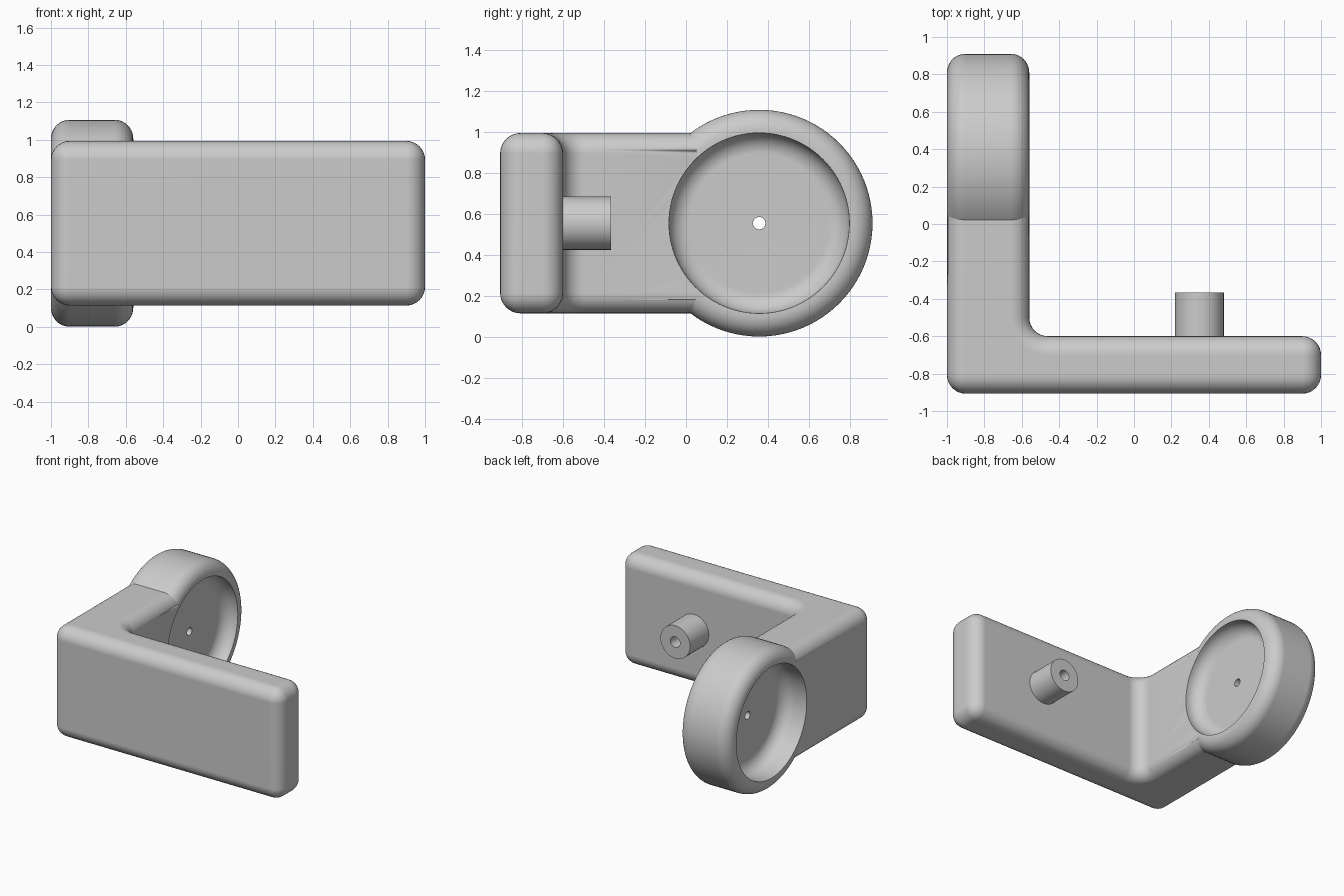
import bpy, bmesh
from math import pi, sin, cos, radians
from mathutils import Vector

old = bpy.data.objects.get("Cube")
if old:
    bpy.data.objects.remove(old, do_unlink=True)

grey = bpy.data.materials.new("plain grey")
grey.use_nodes = True
grey.diffuse_color = (0.6, 0.6, 0.6, 1)
grey.node_tree.nodes["Principled BSDF"].inputs["Base Color"].default_value = (0.6, 0.6, 0.6, 1)

MID_Z = 0.554            # shared height of all centre lines
LEFT, RIGHT = -1.0, -0.56  # arm and wheel thickness in x
FILLET = 0.1
WHEEL = Vector((0, 0.357, MID_Z))
WHEEL_R, BORE_R = 0.553, 0.44


def finish(name, bm):
    """Turn a bmesh into a smooth shaded object with crisp edges."""
    bmesh.ops.recalc_face_normals(bm, faces=bm.faces)
    mesh = bpy.data.meshes.new(name)
    bm.to_mesh(mesh)
    bm.free()
    mesh.materials.append(grey)
    mesh.shade_smooth()
    mesh.set_sharp_from_angle(angle=radians(35))
    ob = bpy.data.objects.new(name, mesh)
    bpy.context.collection.objects.link(ob)
    return ob


def weighted(ob):
    mod = ob.modifiers.new("even shading", "WEIGHTED_NORMAL")
    mod.keep_sharp = True


def arc(r, a, start, end, steps=10):
    """Quarter fillet points as (radius, distance along axis)."""
    for i in range(steps + 1):
        t = radians(start + (end - start) * i / steps)
        yield r + FILLET * cos(t), a + FILLET * sin(t)


def lathe(name, profile, centre, axis, out, steps=96):
    """Revolve a closed (radius, along) profile round an axis."""
    bm = bmesh.new()
    verts = [bm.verts.new(centre + axis * a + out * r) for r, a in profile]
    edges = [bm.edges.new((v, verts[i - 1])) for i, v in enumerate(verts)]
    bmesh.ops.spin(bm, geom=verts + edges, cent=centre, axis=axis,
                   angle=2 * pi, steps=steps, use_merge=True)
    bmesh.ops.remove_doubles(bm, verts=bm.verts, dist=0.0001)
    return finish(name, bm)


X, Y = Vector((1, 0, 0)), Vector((0, 1, 0))

# L-shaped body: front plate and side arm in one rounded extrusion
ARM_END = 0.11
outline = [(LEFT, -0.907), (1, -0.907), (1, -0.6), (RIGHT, -0.6),
           (RIGHT, ARM_END), (LEFT, ARM_END)]
bm = bmesh.new()
base = bm.faces.new([bm.verts.new((x, y, MID_Z - 0.44)) for x, y in outline])
top = bmesh.ops.extrude_face_region(bm, geom=[base])["geom"]
bmesh.ops.translate(bm, vec=(0, 0, 0.88),
                    verts=[v for v in top if isinstance(v, bmesh.types.BMVert)])
bmesh.ops.recalc_face_normals(bm, faces=bm.faces)
# inner corner first, then every outer edge except those buried in the wheel
inner = [e for e in bm.edges
         if all((v.co.xy - Vector((RIGHT, -0.6))).length < 0.001 for v in e.verts)]
bmesh.ops.bevel(bm, geom=inner, offset=FILLET, offset_type='OFFSET',
                segments=8, profile=0.5, affect='EDGES')
bm.normal_update()
sharp = [e for e in bm.edges if e.calc_face_angle(0) > 1
         and not all(v.co.y > ARM_END - 0.001 for v in e.verts)]
bmesh.ops.bevel(bm, geom=sharp, offset=FILLET, offset_type='OFFSET',
                segments=8, profile=0.5, affect='EDGES')
body = finish("bracket_body", bm)

# cutter clears the arm out of the wheel recesses
bm = bmesh.new()
bmesh.ops.create_cone(bm, cap_ends=True, segments=96, radius1=BORE_R + 0.006,
                      radius2=BORE_R + 0.006, depth=1)
cutter = finish("recess_cutter", bm)
cutter.rotation_euler = (0, pi / 2, 0)
cutter.location = WHEEL + X * (LEFT + RIGHT) / 2
cutter.hide_render = True
cutter.hide_viewport = True
cut = body.modifiers.new("recess", "BOOLEAN")
cut.operation = 'DIFFERENCE'
cut.solver = 'EXACT'
cut.object = cutter
weighted(body)

# round end: rounded rim, a recess on both sides and a small through hole
WEB_IN, WEB_OUT = RIGHT - 0.115, LEFT + 0.21
rim_r, floor_r = WHEEL_R - FILLET, BORE_R - FILLET
profile = [(0.03, WEB_IN)]
profile += arc(floor_r, WEB_IN + FILLET, -90, 0)
profile += [(BORE_R, RIGHT)]
profile += arc(rim_r, RIGHT - FILLET, 90, 0)
profile += arc(rim_r, LEFT + FILLET, 0, -90)
profile += [(BORE_R, LEFT)]
profile += arc(floor_r, WEB_OUT - FILLET, 0, 90)
profile += [(0.03, WEB_OUT)]
weighted(lathe("round_end", profile, WHEEL, X, Y))

# hollow peg on the back of the plate
peg = [(0, -0.62), (0.13, -0.62), (0.13, -0.365), (0.042, -0.365), (0.042, -0.59), (0, -0.59)]
lathe("peg", peg, Vector((0.35, 0, MID_Z)), Y, X, 48)
